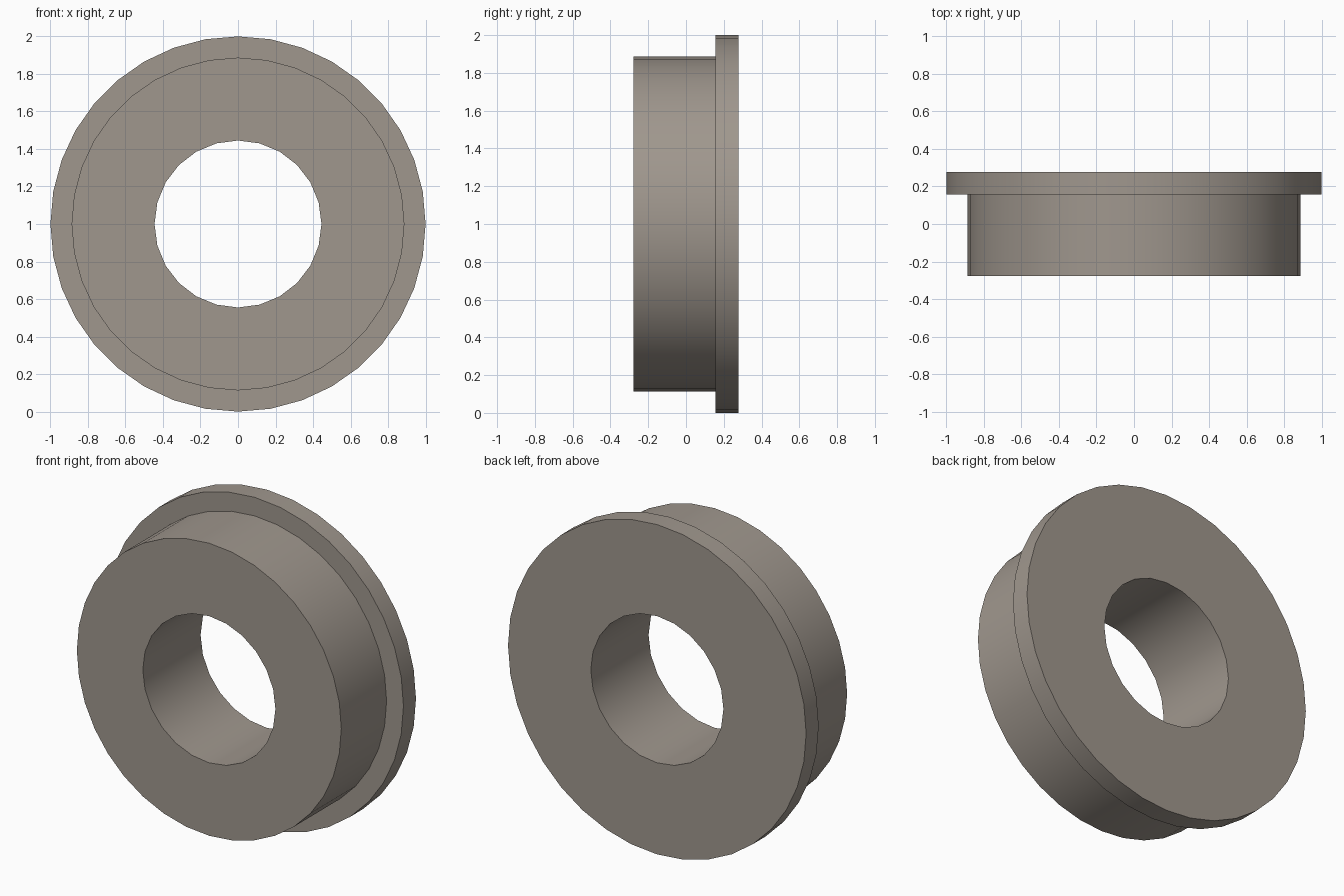
import bpy, bmesh
from math import sin, cos, tau, radians

cube = bpy.data.objects.get("Cube")
if cube:
    bpy.data.objects.remove(cube, do_unlink=True)

FRONT, STEP, BACK = -0.277, 0.157, 0.277
FLANGE_R, BODY_R, BORE_R = 1.0, 0.887, 0.445
OUTER_SIDES, BORE_SIDES = 36, 24

# Warm grey metal
metal = bpy.data.materials.new("warm_grey_metal")
metal.use_nodes = True
colour = (0.35, 0.31, 0.27, 1)
metal.diffuse_color = colour
metal.node_tree.nodes["Principled BSDF"].inputs["Base Color"].default_value = colour

bm = bmesh.new()


def ring(radius, y, sides):
    """Closed loop of edges around the y axis."""
    verts = [bm.verts.new((radius * sin(tau * i / sides), y,
                           1 + radius * cos(tau * i / sides)))
             for i in range(sides)]
    edges = [bm.edges.new((verts[i - 1], verts[i])) for i in range(sides)]
    return verts, edges


def wall(a, b):
    """Quads between two rings with the same number of sides."""
    for i in range(len(a)):
        bm.faces.new((a[i - 1], a[i], b[i], b[i - 1]))


# Stepped outside: body, shoulder and flange rim
outside = [ring(r, y, OUTER_SIDES) for r, y in
           ((BODY_R, FRONT), (BODY_R, STEP), (FLANGE_R, STEP), (FLANGE_R, BACK))]
for a, b in zip(outside, outside[1:]):
    wall(a[0], b[0])

# Bore through the middle
bore = [ring(BORE_R, y, BORE_SIDES) for y in (FRONT, BACK)]
wall(bore[0][0], bore[1][0])

# Flat front and back faces
for outer, inner in ((outside[0], bore[0]), (outside[-1], bore[1])):
    bmesh.ops.triangle_fill(bm, edges=outer[1] + inner[1], use_beauty=True)

bmesh.ops.recalc_face_normals(bm, faces=bm.faces[:])
mesh = bpy.data.meshes.new("flanged_bushing")
bm.to_mesh(mesh)
bm.free()
mesh.materials.append(metal)
bushing = bpy.data.objects.new("flanged_bushing", mesh)
bpy.context.collection.objects.link(bushing)

# Smooth curved walls, crisp rims
bpy.ops.object.select_all(action='DESELECT')
bushing.select_set(True)
bpy.context.view_layer.objects.active = bushing
bpy.ops.object.shade_smooth_by_angle(angle=radians(30))
